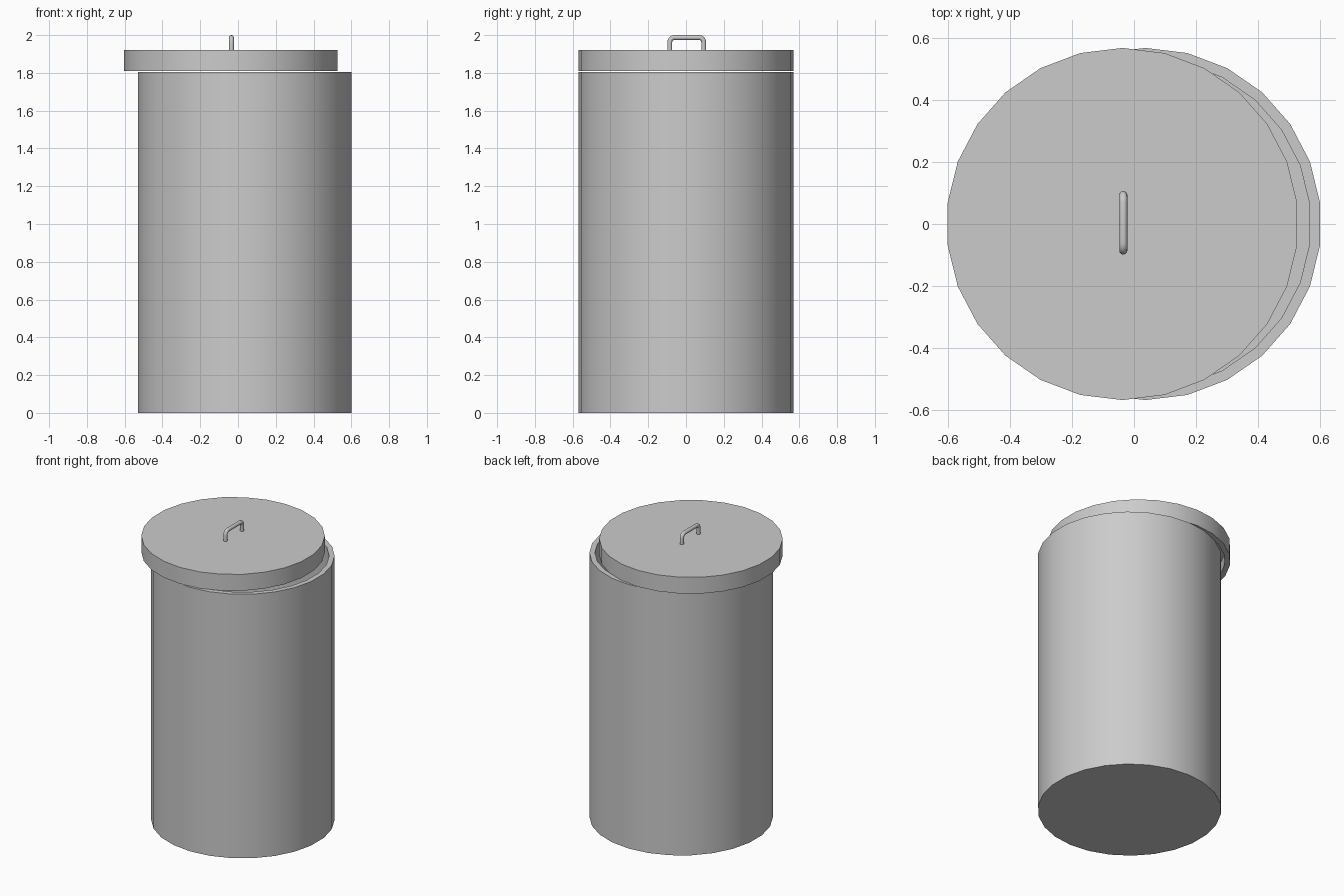
import bpy, bmesh, math
from mathutils import Vector

if "Cube" in bpy.data.objects:
    bpy.data.objects.remove(bpy.data.objects["Cube"])

SIDES = 26


def finish(name, bm, loc):
    bmesh.ops.recalc_face_normals(bm, faces=bm.faces)
    mesh = bpy.data.meshes.new(name)
    bm.to_mesh(mesh)
    bm.free()
    ob = bpy.data.objects.new(name, mesh)
    bpy.context.collection.objects.link(ob)
    ob.location = loc
    bpy.ops.object.select_all(action='DESELECT')
    ob.select_set(True)
    bpy.context.view_layer.objects.active = ob
    bpy.ops.object.shade_smooth_by_angle(angle=math.radians(40))
    return ob


def skin(bm, rings):
    """Bridge consecutive vertex rings and cap both ends."""
    n = len(rings[0])
    for a, b in zip(rings, rings[1:]):
        for i in range(n):
            j = (i + 1) % n
            bm.faces.new((a[i], a[j], b[j], b[i]))
    bm.faces.new(rings[0])
    bm.faces.new(rings[-1])


def lathe(name, profile, x):
    """Turn an (r, z) profile; a corner points along +y."""
    bm = bmesh.new()
    rings = []
    for r, z in profile:
        angles = [math.pi / 2 + math.tau * i / SIDES for i in range(SIDES)]
        rings.append([bm.verts.new((r * math.cos(a), r * math.sin(a), z)) for a in angles])
    skin(bm, rings)
    return finish(name, bm, (x, 0, 0))


# Open can: outer wall, rim, inner wall and floor
R, INNER = 0.569, 0.535
lathe("can_body", [(R, 0), (R, 1.806), (INNER, 1.806), (INNER, 0.034)], 0.0365)

# Hollow lid pushed to one side
lathe("lid", [(R, 1.922), (R, 1.81), (INNER, 1.81), (INNER, 1.888)], -0.0375)

# Handle: round bar bent into a staple, half the path mirrored
w, top, bend, bar = 0.09, 1.987, 0.024, 0.013
half = [(-w, 1.915)]
for k in range(5):
    a = math.radians(180 - 22.5 * k)
    half.append((-w + bend + bend * math.cos(a), top - bend + bend * math.sin(a)))
path = [Vector((0, y, z)) for y, z in half + [(-y, z) for y, z in reversed(half)]]
bm = bmesh.new()
rings = []
for i, p in enumerate(path):
    t = (path[min(i + 1, len(path) - 1)] - path[max(i - 1, 0)]).normalized()
    if i in (0, len(path) - 1):
        t = Vector((0, 0, 1 if i == 0 else -1))
    side = Vector((1, 0, 0))
    up = side.cross(t)
    rings.append([bm.verts.new(p + bar * (side * math.cos(a) + up * math.sin(a)))
                  for a in (math.tau * k / 12 for k in range(12))])
skin(bm, rings)
finish("lid_handle", bm, (-0.0345, 0.004, 0))
